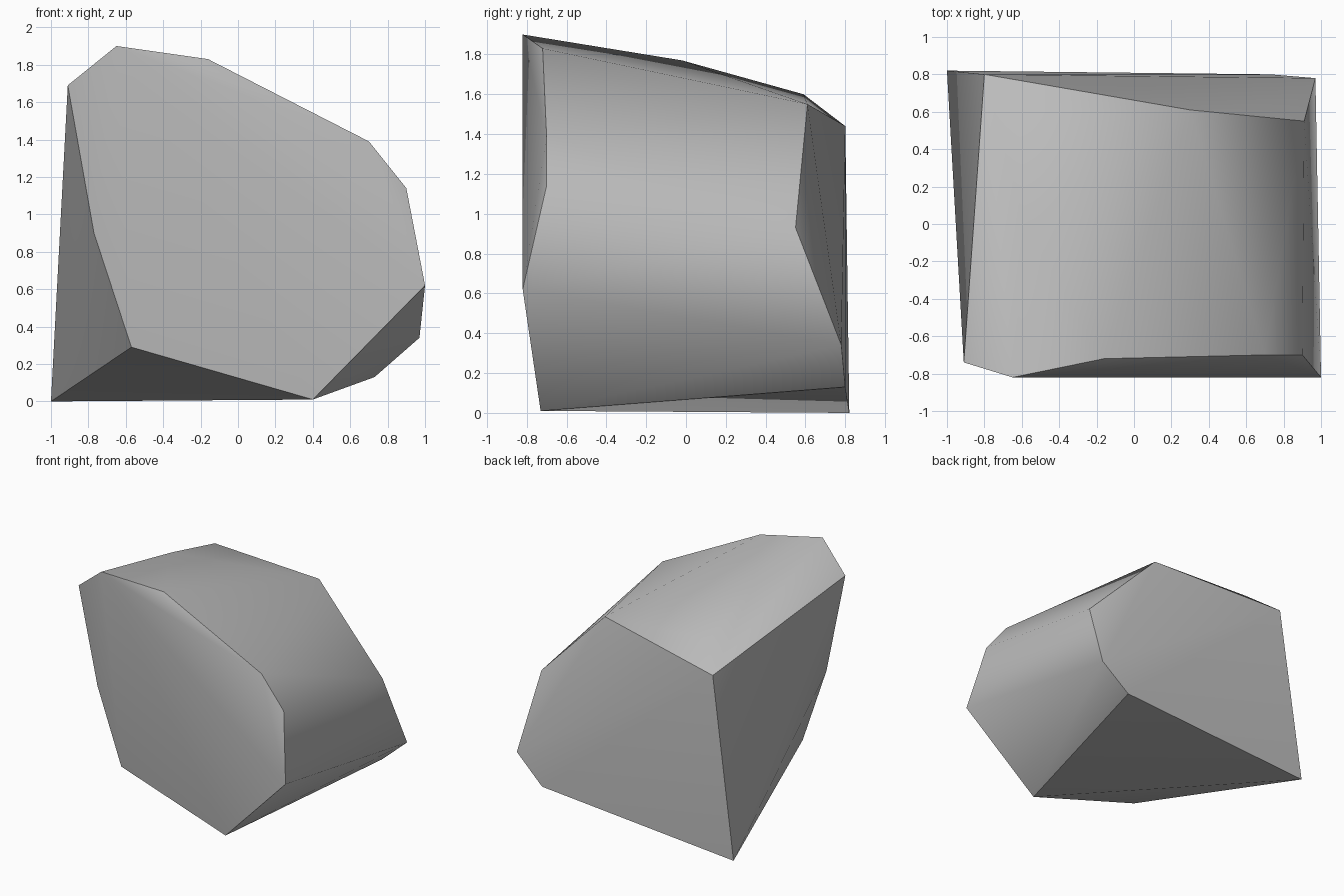
import bpy
import bmesh

# Remove the default cube only
cube = bpy.data.objects.get("Cube")
if cube:
    bpy.data.objects.remove(cube, do_unlink=True)

# Corner points of the faceted stone
front_rim = [
    (-.57, -.68, .29), (.40, -.73, .01), (1, -.82, .62),
    (.90, -.70, 1.14), (.70, -.70, 1.39), (-.16, -.72, 1.83),
    (-.65, -.82, 1.90), (-.91, -.74, 1.69), (-.77, -.70, .90),
]
back_rim = [
    (-1, .82, 0), (.73, .80, .13), (.97, .78, .34),
    (.91, .55, .93), (.30, .61, 1.55), (-.80, .80, 1.44),
]
crest = [(-.58, -.02, 1.77), (-.62, .59, 1.60)]


def facet_group(normal):
    """Name the large facet that a hull face belongs to."""
    if normal.y < -.7:
        return "front"
    if normal.y > .72:
        return "back"
    if normal.x < -.75:
        return "left_side"
    if normal.z < -.85:
        return "underside"
    return "wrapping_band"


# Wrap a convex hull round the corners
bm = bmesh.new()
for point in front_rim + back_rim + crest:
    bm.verts.new(point)
bmesh.ops.convex_hull(bm, input=bm.verts[:], use_existing_faces=False)
loose = [v for v in bm.verts if not v.link_faces]
bmesh.ops.delete(bm, geom=loose, context="VERTS")
bmesh.ops.recalc_face_normals(bm, faces=bm.faces[:])
bm.normal_update()

# Smooth within each facet, crisp where two facets meet
for face in bm.faces:
    face.smooth = True
for edge in bm.edges:
    groups = {facet_group(face.normal) for face in edge.link_faces}
    edge.smooth = len(groups) == 1

mesh = bpy.data.meshes.new("rock")
bm.to_mesh(mesh)
bm.free()

# Plain grey stone
stone = bpy.data.materials.new("stone_grey")
stone.use_nodes = True
colour = (.5, .5, .5, 1)
stone.diffuse_color = colour
stone.node_tree.nodes["Principled BSDF"].inputs["Base Color"].default_value = colour
mesh.materials.append(stone)

rock = bpy.data.objects.new("rock", mesh)
bpy.context.collection.objects.link(rock)
